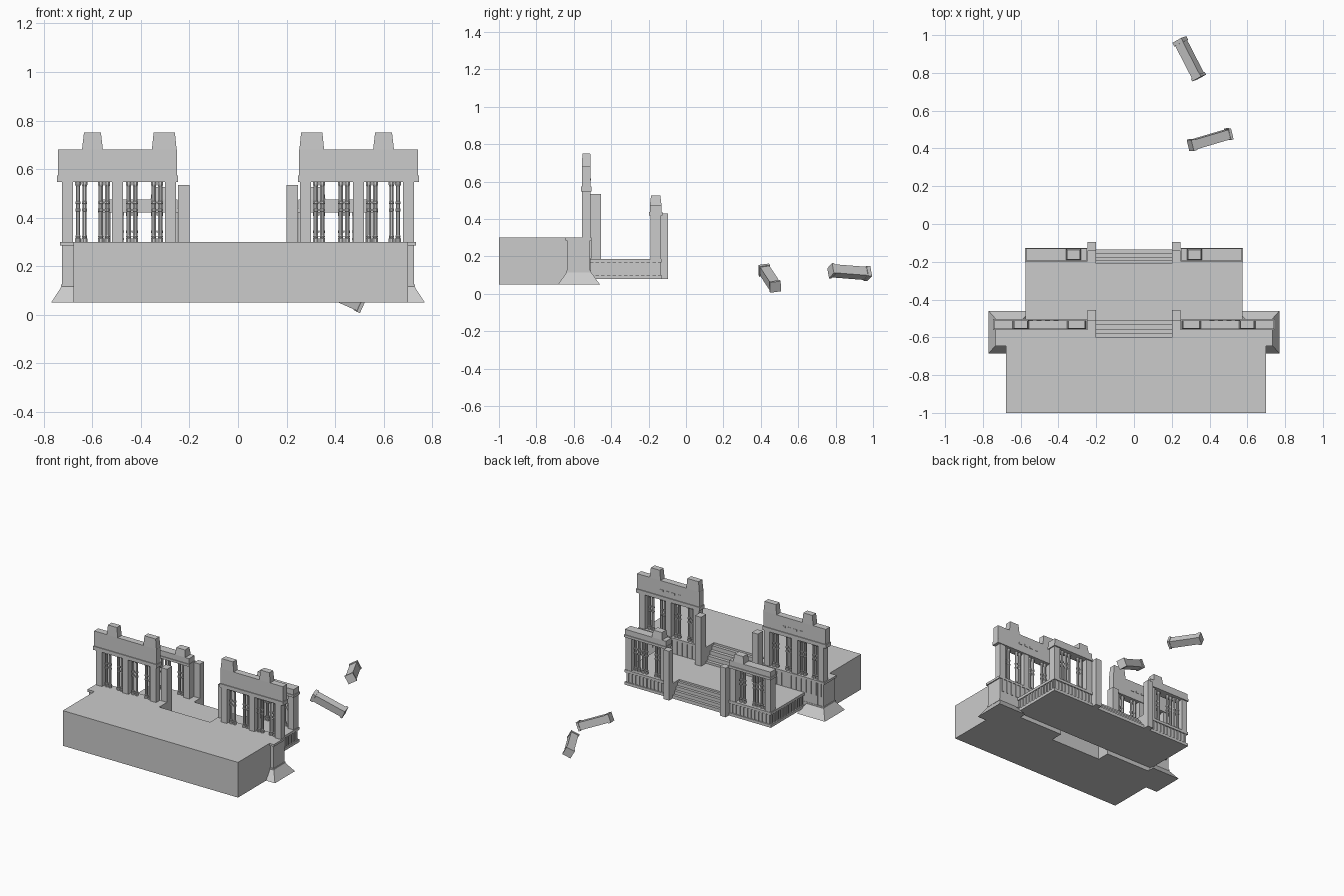
import bpy, bmesh, math
from mathutils import Vector, Matrix

if "Cube" in bpy.data.objects:
    bpy.data.objects.remove(bpy.data.objects["Cube"])


def finish(bm, name):
    bmesh.ops.recalc_face_normals(bm, faces=bm.faces)
    me = bpy.data.meshes.new(name)
    bm.to_mesh(me)
    bm.free()
    ob = bpy.data.objects.new(name, me)
    bpy.context.collection.objects.link(ob)
    return ob


def add_box(bm, x, y, z, ix=0, iy=0):
    """Box from ranges; ix, iy narrow the top on each side."""
    r = bmesh.ops.create_cube(bm, size=1)
    for v in r['verts']:
        top = v.co.z > 0
        a = (min(x), max(x))
        b = (min(y), max(y))
        if top:
            a = (a[0] + ix, a[1] - ix)
            b = (b[0] + iy, b[1] - iy)
        v.co = (a[v.co.x > 0], b[v.co.y > 0], z[top])


def add_column(bm, x, y, z0, z1, r=0.0095):
    """Eight-sided turned column with base, middle rings and capital."""
    m = z0 + (z1 - z0) * 0.55
    prof = [(z0, 1.35), (z0 + .014, 1.35), (z0 + .016, 1), (z0 + .022, 1.25), (z0 + .028, 1),
            (m - .012, 1), (m - .01, 1.25), (m - .002, 1.25), (m, 1),
            (m + .018, 1), (m + .02, 1.25), (m + .028, 1.25), (m + .03, 1),
            (z1 - .022, 1), (z1 - .014, 1.35), (z1, 1.35)]
    n = 8
    rings = []
    for z, k in prof:
        rings.append([bm.verts.new((x + r * k * math.cos((i + .5) * math.tau / n),
                                    y + r * k * math.sin((i + .5) * math.tau / n), z)) for i in range(n)])
    for a, b in zip(rings, rings[1:]):
        for i in range(n):
            bm.faces.new((a[i], a[(i + 1) % n], b[(i + 1) % n], b[i]))
    bm.faces.new(rings[0][::-1])
    bm.faces.new(rings[-1])


def boxes(name, items):
    bm = bmesh.new()
    for it in items:
        add_box(bm, *it)
    return finish(bm, name)


def battens(name, axis, start, end, count, face, z, depth):
    """Row of thin upright strips on a wall face."""
    items = []
    for i in range(count):
        c = start + (end - start) * (i + .5) / count
        run, out = (c - .006, c + .006), (face - depth, face + depth)
        items.append((run, out, z) if axis == 'x' else (out, run, z))
    boxes(name, items)


# Rear terrace block, with an open bay for the stairs
boxes("terrace_rear", [((-.678, .70), (-1, -.60), (.05, .30))])
# Lower terrace centre
boxes("lower_terrace_centre", [((-.2, .2), (-.512, -.21), (.08, .187))])

for s, side in ((-1, "left"), (1, "right")):
    X = lambda a, b: (s * a, s * b)

    # Wider front wing of the upper terrace, flared foot and cap
    edge = .678 if s < 0 else .70
    boxes("terrace_wing_" + side, [(X(.2, edge), (-.64, -.51), (.05, .30)),
                                   (X(.55, .725), (-.636, -.512), (.05, .30))])
    boxes("flared_foot_" + side, [(X(.55, .77), (-.685, -.46), (.05, .115), .042, .047),
                                  (X(.55, .73), (-.64, -.508), (.115, .125))])
    boxes("terrace_cap_" + side, [(X(.245, .733), (-.645, -.505), (.284, .30))])
    battens("terrace_battens_" + side, 'x', s * .255, s * .72, 12, -.51, (.19, .285), .005)

    # Lower terrace: plinth, inset body, top slab, battens
    boxes("lower_terrace_" + side, [(X(.2, .575), (-.51, -.132), (.08, .10)),
                                    (X(.2, .565), (-.51, -.142), (.10, .168)),
                                    (X(.2, .575), (-.51, -.132), (.168, .187))])
    battens("lower_battens_front_" + side, 'x', s * .25, s * .57, 11, -.142, (.10, .168), .006)
    battens("lower_battens_side_" + side, 'y', -.505, -.14, 12, s * .565, (.10, .168), .006)

    # Posts beside the stairs
    boxes("upper_stair_post_" + side, [(X(.2, .247), (-.512, -.455), (.08, .535))])
    boxes("lower_stair_post_" + side, [(X(.2, .245), (-.142, -.096), (.08, .43))])

    # Upper colonnade wall
    boxes("upper_piers_" + side, [(X(a, a + .046), (-.556, -.51), (.30, .55))
                                  for a in (.255, .474, .68)])
    bm = bmesh.new()
    for c in (.334, .437, .552, .646):
        for d in (-.0135, .0135):
            add_column(bm, s * (c + d), -.533, .30, .55)
    finish(bm, "upper_columns_" + side)
    boxes("upper_beam_" + side, [(X(.247, .747), (-.562, -.504), (.547, .573)),
                                 (X(.252, .742), (-.556, -.51), (.573, .68))])
    boxes("upper_merlons_" + side, [(X(.557, .643), (-.556, -.51), (.68, .75), .008, .002),
                                    (X(.253, .355), (-.556, -.51), (.68, .75), .007, .002)])
    boxes("beam_blocks_" + side, [(X(.40 + .045 * i, .425 + .045 * i), (-.515, -.507), (.605, .618))
                                  for i in range(4)])

    # Lower colonnade wall
    boxes("lower_piers_" + side, [(X(a, a + .045), (-.19, -.135), (.187, .425))
                                  for a in (.25, .525)])
    bm = bmesh.new()
    for c in (.334, .437, .495):
        for d in (-.0135, .0135):
            add_column(bm, s * (c + d), -.163, .187, .425)
    finish(bm, "lower_columns_" + side)
    boxes("lower_beam_" + side, [(X(.247, .577), (-.198, -.126), (.42, .437)),
                                 (X(.25, .572), (-.193, -.131), (.437, .475))])
    boxes("lower_merlon_" + side, [(X(.28, .36), (-.193, -.131), (.475, .525), .006, .006)])

# Stair flights
for name, y0, y1, z0, z1 in (("upper_stairs", -.51, -.602, .175, .30),
                             ("lower_stairs", -.135, -.212, .08, .187)):
    n = 4
    boxes(name, [((-.2, .2), (y0 + (y1 - y0) * i / n, y1),
                  (z0, z0 + (z1 - z0) * (i + 1) / (n + .5))) for i in range(n)])

# Fallen pillars lying in front: shaft with a cap at each end
for name, a, b, roll in (("fallen_pillar_near", (.298, .416, .131), (.508, .478, .037), 8),
                         ("fallen_pillar_far", (.24, .977, .108), (.345, .773, .124), 28)):
    a, b = Vector(a), Vector(b)
    h = (b - a).length
    ob = boxes(name, [((-.026, .026), (-.026, .026), (.012, h - .015)),
                      ((-.03, .03), (-.03, .03), (0, .022)),
                      ((-.03, .03), (-.03, .03), (h - .015, h))])
    rot = (b - a).to_track_quat('Z', 'Y').to_matrix().to_4x4()
    ob.matrix_world = Matrix.Translation(a) @ rot @ Matrix.Rotation(math.radians(roll), 4, 'Z')
